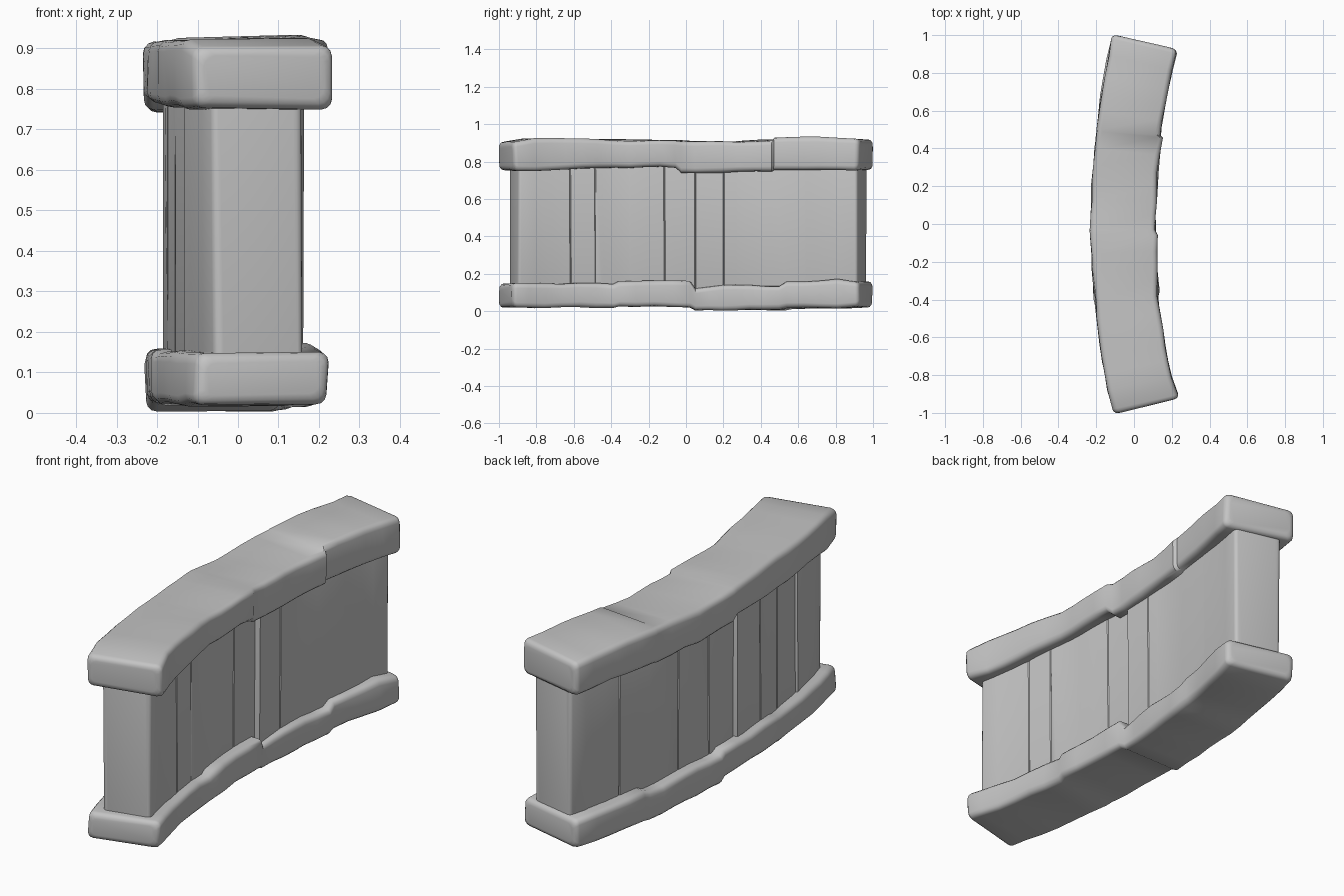
import bpy, bmesh, math
from mathutils import Vector, noise

if "Cube" in bpy.data.objects:
    bpy.data.objects.remove(bpy.data.objects["Cube"], do_unlink=True)

CENTRE_X = 4.09   # centre of the plan arc
MID_R = 4.15      # radius along which stations are measured

stone = bpy.data.materials.new("grey_stone")
stone.use_nodes = True
COLOUR = (0.55, 0.55, 0.55, 1)
stone.diffuse_color = COLOUR
bsdf = stone.node_tree.nodes["Principled BSDF"]
bsdf.inputs["Base Color"].default_value = COLOUR
bsdf.inputs["Roughness"].default_value = 0.9


def lerp(a, b, f):
    return tuple(p + (q - p) * f for p, q in zip(a, b))


def rounded_section(r0, r1, z0, z1, drop, b):
    """Rounded section in the (radius, height) plane; drop lowers the outer top."""
    pts = []
    corners = ((r1 - b, z1 - drop - b), (r0 + b, z1 - b), (r0 + b, z0 + b), (r1 - b, z0 + b))
    for k, (cr, cz) in enumerate(corners):
        for j in range(4):
            a = math.radians(90 * k + 30 * j)
            pts.append((cr + b * math.cos(a), cz + b * math.sin(a)))
    return pts


def sweep(name, stations, bevel, end_inset, rough, spacing=0.09):
    """Sweep (s, r_in, r_out, z0, z1, drop) stations along the arc."""
    dense = [stations[0]]
    for a, b in zip(stations, stations[1:]):
        n = max(1, round((b[0] - a[0]) / spacing))
        dense += [lerp(a, b, i / n) for i in range(1, n + 1)]
    # soften both ends with shrinking rings
    first, last = dense[0], dense[-1]
    body = [d for d in dense if first[0] + end_inset < d[0] < last[0] - end_inset]
    rings = []
    for end, sign in ((first, 1), (last, -1)):
        group = []
        for a in (0, 30, 60, 90):
            a = math.radians(a)
            q = end_inset * (1 - math.sin(a))
            group.append((end[0] + sign * end_inset * (1 - math.cos(a)),
                          end[1] + q, end[2] - q, end[3] + q, end[4] - q, end[5]))
        rings.append(group)
    dense = rings[0] + body + rings[1][::-1]

    bm = bmesh.new()
    loops = []
    for s, *section in dense:
        t = s / MID_R
        loop = []
        for r, z in rounded_section(*section, bevel):
            p = Vector((CENTRE_X - r * math.cos(t), r * math.sin(t), z))
            p += noise.noise_vector(p * 6) * rough
            p.z = max(p.z, 0)
            loop.append(bm.verts.new(p))
        loops.append(loop)
    for a, b in zip(loops, loops[1:]):
        for i in range(len(a)):
            j = (i + 1) % len(a)
            bm.faces.new((a[i], a[j], b[j], b[i]))
    bm.faces.new(loops[0])
    bm.faces.new(loops[-1])
    bmesh.ops.recalc_face_normals(bm, faces=bm.faces)
    mesh = bpy.data.meshes.new(name)
    bm.to_mesh(mesh)
    bm.free()
    mesh.materials.append(stone)
    obj = bpy.data.objects.new(name, mesh)
    bpy.context.collection.objects.link(obj)
    bpy.ops.object.select_all(action="DESELECT")
    obj.select_set(True)
    bpy.context.view_layer.objects.active = obj
    bpy.ops.object.shade_smooth_by_angle(angle=math.radians(40))


# Wall core: upright slabs with fine seams and small steps on each side
INNER_SEAMS = (-0.64, -0.5, -0.12, 0.05, 0.21)
OUTER_SEAMS = (-0.64, -0.46, -0.31, -0.12, 0.07, 0.28, 0.66)
GAP = 0.004


def groove(s, seams):
    return 0.004 if any(abs(s - k) < 0.001 for k in seams) else 0


def inner_radius(s):
    step = 0.022 * (1 - (s - 0.05) / 0.95) if s > 0.05 else 0
    return 4.032 - step + groove(s, INNER_SEAMS)


def outer_radius(s):
    if s < -0.64:
        step = 0.008 + 0.06 * (s + 0.64)
    elif s < -0.12:
        step = 0.012 + 0.025 * (s + 0.12)
    else:
        step = -0.006
    return 4.266 + step - groove(s, OUTER_SEAMS)


marks = {-0.928, 0.952}
for k in INNER_SEAMS + OUTER_SEAMS:
    marks |= {k - GAP, k, k + GAP}
sweep("wall_core", [(s, inner_radius(s), outer_radius(s), 0.08, 0.84, 0) for s in sorted(marks)],
      0.016, 0.016, 0.008)

# Coping course along the top
sweep("coping", [
    (-0.974, 3.965, 4.315, 0.755, 0.908, 0),
    (-0.85, 3.975, 4.32, 0.755, 0.925, 0.005),
    (-0.4, 3.98, 4.315, 0.765, 0.918, 0),
    (-0.06, 3.965, 4.32, 0.77, 0.912, 0),
    (-0.03, 3.98, 4.32, 0.745, 0.91, 0),
    (0.2, 3.975, 4.32, 0.742, 0.908, 0),
    (0.475, 3.965, 4.315, 0.748, 0.915, 0),
    (0.487, 3.98, 4.318, 0.754, 0.931, 0.016),
    (0.75, 3.97, 4.315, 0.76, 0.934, 0.015),
    (0.974, 3.965, 4.32, 0.755, 0.925, 0.01)], 0.026, 0.026, 0.01)

# Footing course along the ground
sweep("footing", [
    (-0.974, 3.975, 4.315, 0.02, 0.15, 0),
    (-0.7, 3.98, 4.32, 0.02, 0.15, 0),
    (-0.41, 3.985, 4.315, 0.018, 0.146, 0),
    (-0.38, 3.975, 4.32, 0.026, 0.16, 0.005),
    (0.02, 3.975, 4.315, 0.022, 0.165, 0.01),
    (0.05, 3.985, 4.32, 0.005, 0.124, -0.02),
    (0.2, 3.98, 4.315, 0.005, 0.14, -0.01),
    (0.52, 3.975, 4.315, 0.008, 0.132, -0.01),
    (0.56, 3.985, 4.32, 0.016, 0.156, 0),
    (0.85, 3.98, 4.32, 0.018, 0.172, 0.01),
    (0.974, 3.98, 4.32, 0.02, 0.16, 0)], 0.026, 0.024, 0.01)
